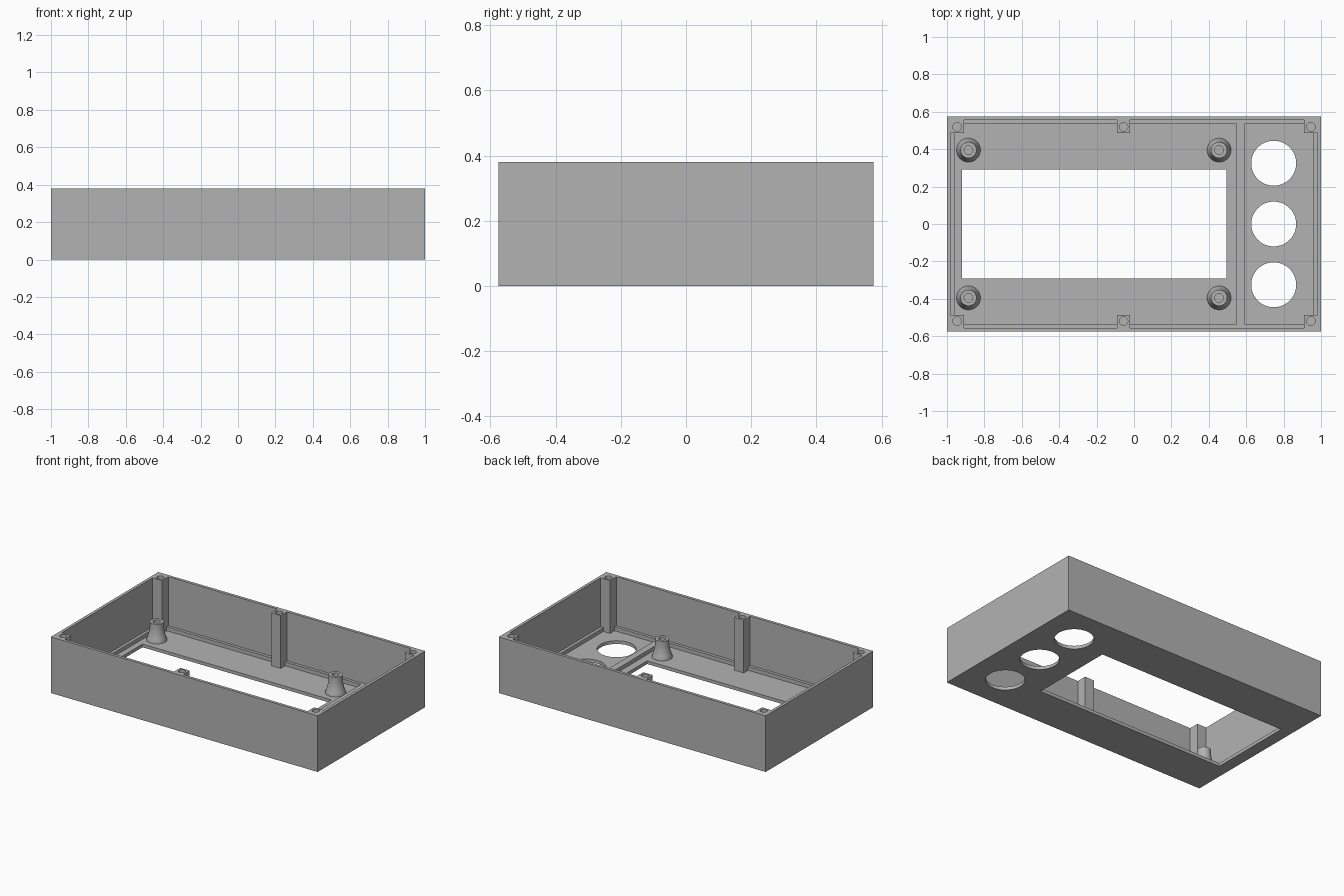
import bpy
import bmesh
import math

cube = bpy.data.objects.get("Cube")
if cube:
    bpy.data.objects.remove(cube, do_unlink=True)

# Overall sizes
HX, HY, TOP = 1.0, 0.575, 0.38
WALL, LEDGE = 0.02, 0.04
FLOOR, STEP = 0.022, 0.048

grey = bpy.data.materials.new("plain grey")
grey.use_nodes = True
colour = (0.45, 0.45, 0.45, 1)
grey.diffuse_color = colour
grey.node_tree.nodes["Principled BSDF"].inputs["Base Color"].default_value = colour


def finish(name, bm):
    bmesh.ops.recalc_face_normals(bm, faces=bm.faces)
    mesh = bpy.data.meshes.new(name)
    bm.to_mesh(mesh)
    bm.free()
    mesh.materials.append(grey)
    obj = bpy.data.objects.new(name, mesh)
    bpy.context.collection.objects.link(obj)
    return obj


def box(name, x0, x1, y0, y1, z0, z1):
    bm = bmesh.new()
    bmesh.ops.create_cube(bm, size=1)
    for v in bm.verts:
        v.co.x = x1 if v.co.x > 0 else x0
        v.co.y = y1 if v.co.y > 0 else y0
        v.co.z = z1 if v.co.z > 0 else z0
    return finish(name, bm)


def cylinder(name, x, y, r, z0, z1, sides=64):
    bm = bmesh.new()
    bmesh.ops.create_cone(bm, cap_ends=True, segments=sides,
                          radius1=r, radius2=r, depth=z1 - z0)
    bmesh.ops.translate(bm, verts=bm.verts, vec=(x, y, (z0 + z1) / 2))
    return finish(name, bm)


def cut(obj, cutter):
    """Subtract the cutter, keep the result, and discard the cutter."""
    cutter.hide_render = True
    mod = obj.modifiers.new("cut", 'BOOLEAN')
    mod.operation = 'DIFFERENCE'
    mod.solver = 'EXACT'
    mod.object = cutter
    graph = bpy.context.evaluated_depsgraph_get()
    mesh = bpy.data.meshes.new_from_object(obj.evaluated_get(graph))
    obj.modifiers.clear()
    obj.data = mesh
    bpy.data.objects.remove(cutter, do_unlink=True)


def smooth(obj):
    bpy.ops.object.select_all(action='DESELECT')
    obj.select_set(True)
    bpy.context.view_layer.objects.active = obj
    bpy.ops.object.shade_smooth_by_angle(angle=math.radians(30))


# Open case: main cavity, then two floor pockets leaving a ledge and a divider
case = box("case_shell", -HX, HX, -HY, HY, 0, TOP)
inner_x, inner_y = HX - LEDGE, HY - LEDGE
cut(case, box("cavity", WALL - HX, HX - WALL, WALL - HY, HY - WALL, STEP, 1))
for x0, x1 in ((-inner_x, 0.547), (0.592, inner_x)):
    cut(case, box("pocket", x0, x1, -inner_y, inner_y, FLOOR, 0.2))

# Display window and three round control openings
cut(case, box("window", -0.92, 0.495, -0.292, 0.292, -0.1, 0.2))
for y in (-0.325, 0, 0.325):
    cut(case, cylinder("opening", 0.747, y, 0.12, -0.1, 0.2))
smooth(case)

# Square screw posts along the front and back walls
for column, x0, x1, hole_x in (("right", -0.98, -0.91, -0.946),
                               ("middle", -0.091, -0.021, -0.056),
                               ("left", 0.91, 0.98, 0.946)):
    for side, s in (("front", -1), ("back", 1)):
        y0, y1 = sorted((s * 0.487, s * (HY - WALL)))
        post = box(f"screw_post_{side}_{column}", x0, x1, y0, y1, FLOOR / 2, TOP)
        cut(post, cylinder("pilot", hole_x, s * 0.519, 0.023, TOP - 0.12, TOP + 0.1, 32))
        smooth(post)

# Flared round standoffs with a blind hole, turned from a profile
profile = [(0.064, 0.018), (0.064, 0.026), (0.057, 0.045), (0.051, 0.065),
           (0.046, 0.09), (0.043, 0.115), (0.043, 0.145),
           (0.023, 0.145), (0.023, 0.06), (0, 0.06)]
for column, x in (("right", -0.885), ("left", 0.455)):
    for side, s in (("front", -1), ("back", 1)):
        bm = bmesh.new()
        verts = [bm.verts.new((r, 0, z)) for r, z in profile]
        edges = [bm.edges.new(pair) for pair in zip(verts, verts[1:])]
        bmesh.ops.spin(bm, geom=verts + edges, cent=(0, 0, 0), axis=(0, 0, 1),
                       angle=math.tau, steps=40, use_duplicate=False)
        bmesh.ops.remove_doubles(bm, verts=bm.verts, dist=0.0001)
        bmesh.ops.holes_fill(bm, edges=[e for e in bm.edges if e.is_boundary])
        bmesh.ops.translate(bm, verts=bm.verts, vec=(x, s * 0.395, 0))
        smooth(finish(f"standoff_{side}_{column}", bm))
